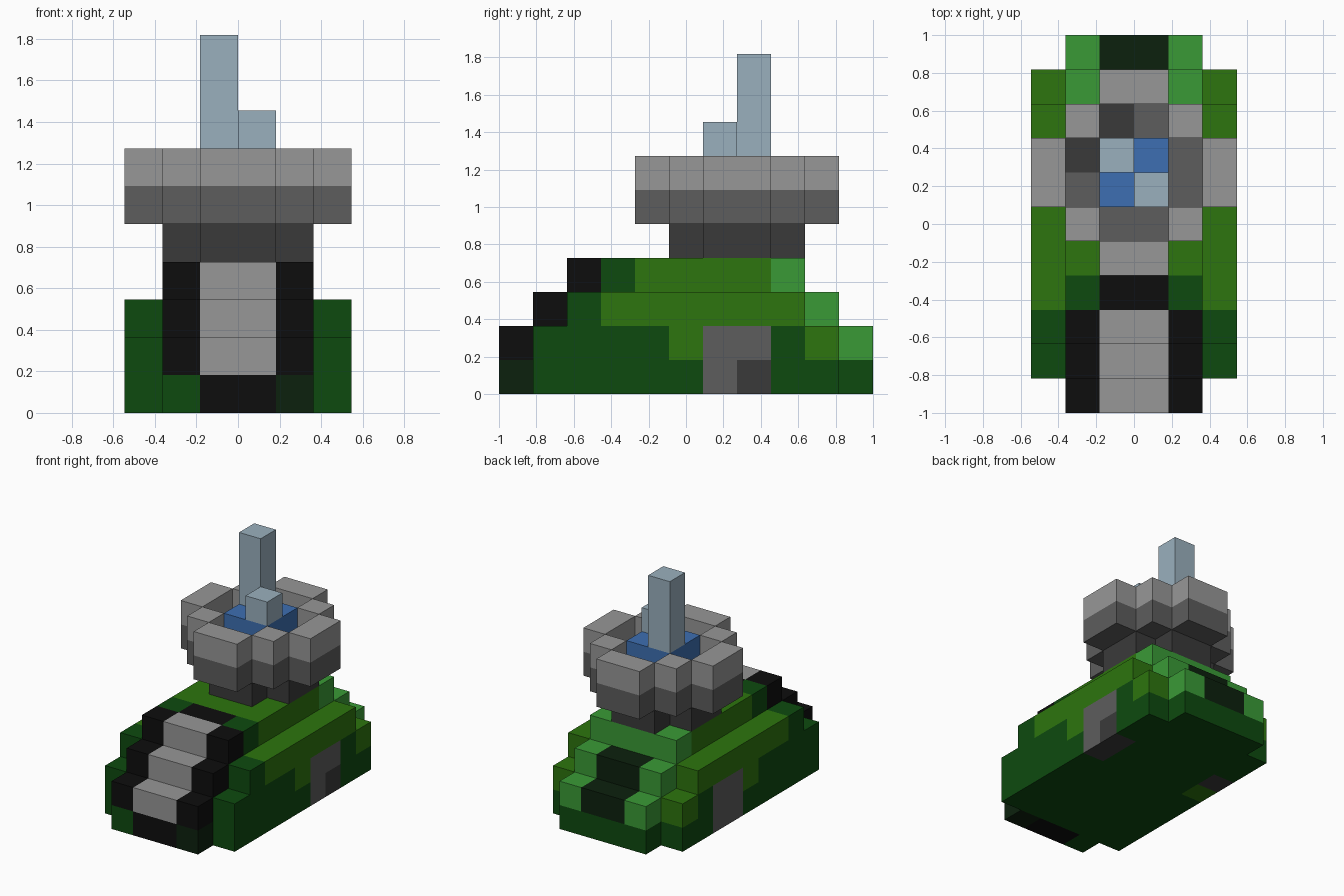
import bpy
import bmesh
import math
from mathutils import Vector

old = bpy.data.objects.get("Cube")
if old:
    bpy.data.objects.remove(old, do_unlink=True)

U = 2 / 11                      # edge of one block
NX, NY = 6, 11                  # blocks across and along


def linear(c):
    c /= 255
    return c / 12.92 if c <= 0.04045 else ((c + 0.055) / 1.055) ** 2.4


# Flat palette
PALETTE = {
    "light_grey": (151, 151, 151), "mid_grey": (93, 93, 93),
    "dark_grey": (58, 58, 58), "black": (13, 13, 13),
    "deep_green": (12, 33, 13), "dark_green": (13, 74, 15),
    "green": (45, 117, 14), "bright_green": (58, 154, 54),
    "pale_blue": (154, 176, 190), "blue": (61, 111, 178),
}
NAMES = list(PALETTE)
MATS = []
for name, rgb in PALETTE.items():
    mat = bpy.data.materials.new(name)
    col = (*[linear(c) for c in rgb], 1)
    mat.use_nodes = True
    mat.diffuse_color = col
    bsdf = next(n for n in mat.node_tree.nodes if n.type == "BSDF_PRINCIPLED")
    bsdf.inputs["Base Color"].default_value = col
    bsdf.inputs["Roughness"].default_value = 0.8
    MATS.append(mat)


def block(xs, ys, zs):
    """Cells of a box; each range includes both ends."""
    return {(i, j, k) for i in range(xs[0], xs[1] + 1)
            for j in range(ys[0], ys[1] + 1)
            for k in range(zs[0], zs[1] + 1)}


def build(name, cells, colour):
    """Outer skin of a set of blocks, coloured by colour(i, j, k, axis, sign)."""
    bm = bmesh.new()
    for cell in sorted(cells):
        for axis in range(3):
            for sign in (-1, 1):
                near = list(cell)
                near[axis] += sign
                if tuple(near) in cells:
                    continue
                a, b = (axis + 1) % 3, (axis + 2) % 3
                loop = [(0, 0), (1, 0), (1, 1), (0, 1)][::sign]
                verts = []
                for p, q in loop:
                    v = Vector(cell)
                    v[axis] += sign > 0
                    v[a] += p
                    v[b] += q
                    verts.append(bm.verts.new(
                        ((v.x - NX / 2) * U, (v.y - NY / 2) * U, v.z * U)))
                face = bm.faces.new(verts)
                face.material_index = NAMES.index(colour(*cell, axis, sign))
    bmesh.ops.remove_doubles(bm, verts=bm.verts[:], dist=1e-4)
    # Join neighbouring squares of the same colour
    bmesh.ops.dissolve_limit(bm, angle_limit=math.radians(1), verts=bm.verts[:],
                             edges=bm.edges[:], delimit={"MATERIAL"})
    mesh = bpy.data.meshes.new(name)
    bm.to_mesh(mesh)
    bm.free()
    for mat in MATS:
        mesh.materials.append(mat)
    obj = bpy.data.objects.new(name, mesh)
    bpy.context.collection.objects.link(obj)
    return obj


# Central hull: stepped front with a pale stripe, stepped back
def hull_colour(i, j, k, axis, sign):
    centre = i in (2, 3)
    if k == 0:
        if j == 0:
            return "black" if centre else "dark_green" if i == 1 else "deep_green"
        return "dark_green"
    if j == k - 1:
        return "light_grey" if centre else "black"
    if j == 11 - k:
        return "deep_green" if centre and k < 3 else "bright_green"
    if j == 3:
        return "black" if centre else "dark_green"
    return "green"


hull = block((1, 4), (0, 10), (0, 1)) | block((1, 4), (1, 9), (2, 2)) \
    | block((1, 4), (2, 8), (3, 3))
build("hull", hull, hull_colour)


# Side guards with camouflage bands and a grey hatch
def guard_colour(i, j, k, axis, sign):
    if k == 2:
        return "dark_green" if j == 2 else "green"
    if j in (6, 7):
        if axis == 2 and sign < 0:
            return "green" if (i, j) == (0, 6) else "dark_grey"
        return "dark_grey" if (i, j, k) == (5, 7, 0) else "mid_grey"
    if k == 1 and j in (5, 9):
        return "green"
    return "dark_green"


for side, i in (("right", 0), ("left", 5)):
    build(side + "_guard",
          block((i, i), (1, 9), (0, 1)) | block((i, i), (2, 8), (2, 2)),
          guard_colour)

# Turret neck
neck = block((2, 3), (5, 8), (4, 4)) | block((1, 4), (6, 7), (4, 4))
build("turret_neck", neck, lambda *a: "dark_grey")

# Turret bowl: an eight-sided dish with a raised rim
outer = block((2, 3), (4, 9), (5, 5)) | block((1, 4), (5, 8), (5, 5)) \
    | block((0, 5), (6, 7), (5, 5))
floor = {(i, j, 5) for i, j, k in neck}
rim = {(i, j, 6) for i, j, k in outer - floor}


def bowl_colour(i, j, k, axis, sign):
    if k == 6:
        return "light_grey"
    if axis == 2 and sign > 0 and (i, j) in ((2, 8), (1, 7)):
        return "dark_grey"
    return "mid_grey"


build("turret_bowl", outer | rim, bowl_colour)

# Blue core and the two masts standing on it
build("turret_core", block((2, 3), (6, 7), (6, 6)), lambda *a: "blue")
build("tall_mast", block((2, 2), (7, 7), (7, 9)), lambda *a: "pale_blue")
build("short_mast", block((3, 3), (6, 6), (7, 7)), lambda *a: "pale_blue")
